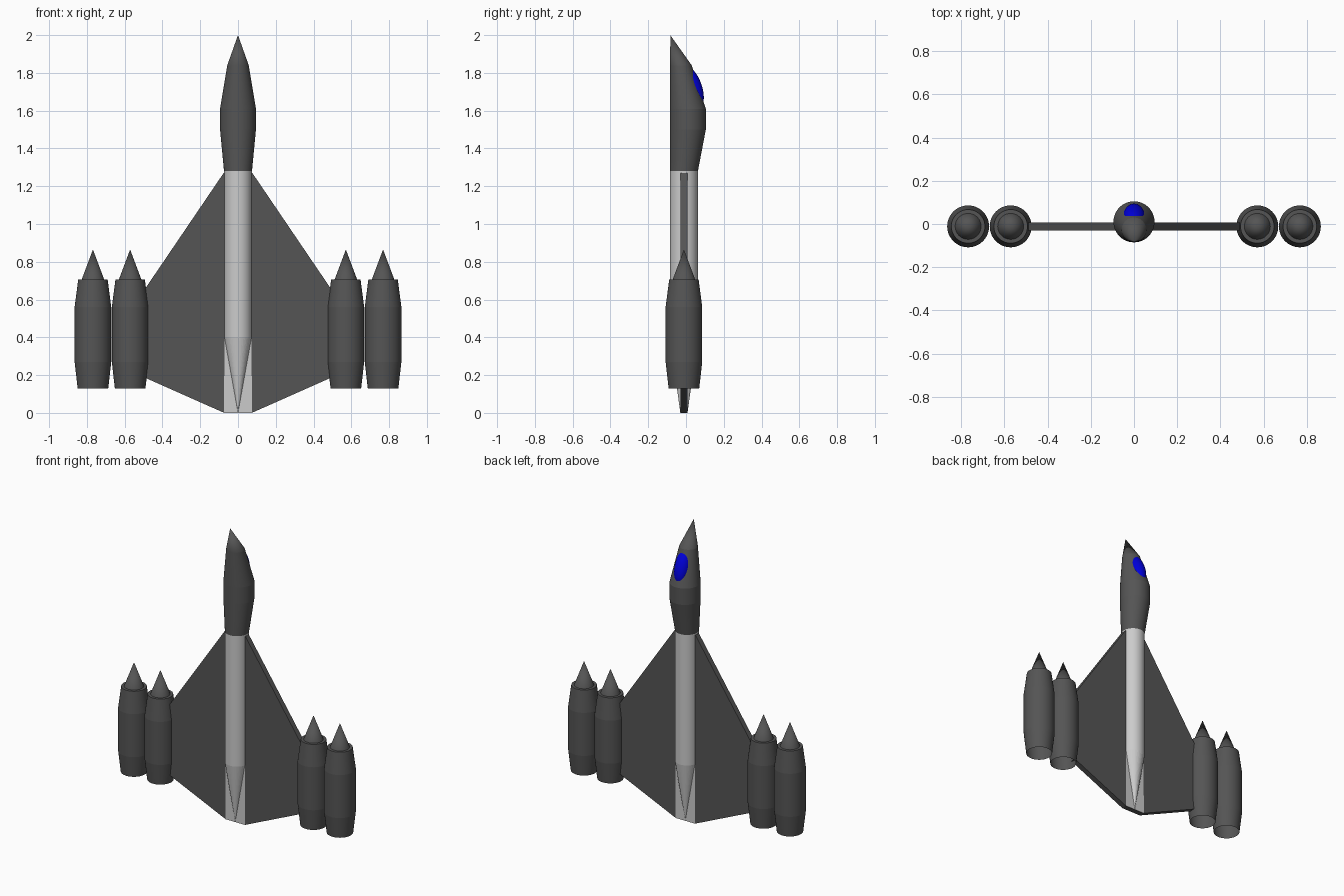
import bpy, bmesh, math

if "Cube" in bpy.data.objects:
    bpy.data.objects.remove(bpy.data.objects["Cube"])

CY = -0.011          # depth of the main body axis
SEG = 48


def material(name, rgb):
    m = bpy.data.materials.new(name)
    m.diffuse_color = (*rgb, 1)
    m.use_nodes = True
    m.node_tree.nodes["Principled BSDF"].inputs["Base Color"].default_value = m.diffuse_color
    return m


DARK = material("dark_grey", (0.09, 0.09, 0.09))
BLUE = material("blue_glass", (0.0, 0.0, 0.7))


def finish(name, bm, mat=None):
    bmesh.ops.recalc_face_normals(bm, faces=bm.faces)
    me = bpy.data.meshes.new(name)
    bm.to_mesh(me)
    bm.free()
    ob = bpy.data.objects.new(name, me)
    bpy.context.collection.objects.link(ob)
    if mat:
        me.materials.append(mat)
    return ob


def rings(name, profile, x=0, mat=None):
    """Skin round sections (radius, y centre, z); a last radius of 0 makes a tip. Ring edges stay crisp."""
    bm = bmesh.new()
    prev = None
    for r, y, z in profile:
        n = SEG if r else 1
        cur = [bm.verts.new((x + r * math.cos(2 * math.pi * i / SEG),
                             y + r * math.sin(2 * math.pi * i / SEG), z)) for i in range(n)]
        if prev:
            for i in range(SEG):
                j = (i + 1) % SEG
                top = [cur[j], cur[i]] if n > 1 else [cur[0]]
                bm.faces.new([prev[i], prev[j]] + top).smooth = True
        prev = cur
    for e in bm.edges:
        a, b = e.verts
        if abs(a.co.z - b.co.z) < 1e-5:
            e.smooth = False
    return finish(name, bm, mat)


# Body tube and drooped nose
rings("body_tube", [(0.074, CY, 0.4), (0.074, CY, 1.28)])
rings("nose", [(0.074, CY, 1.28), (0.095, 0.01, 1.5), (0.095, 0.01, 1.61),
               (0.057, -0.027, 1.84), (0, -0.083, 2.0)], mat=DARK)

# Tail: half cones fanning down to a flat edge, with flat triangles beside them
bm = bmesh.new()
R, H = 0.074, 0.019
a0 = math.asin(H / R)
for s in (-1, 1):
    apex = bm.verts.new((0, CY + s * H, 0))
    arc = []
    for i in range(21):
        a = a0 + (math.pi - 2 * a0) * i / 20
        arc.append(bm.verts.new((R * math.cos(a), CY + s * R * math.sin(a), 0.4)))
    for p, q in zip(arc, arc[1:]):
        bm.faces.new((apex, p, q))
    for end, sx in ((arc[0], 1), (arc[-1], -1)):
        bm.faces.new((apex, end, bm.verts.new((sx * R, CY + s * H, 0))))
finish("tail", bm)

# Wing plate running through the body
half = [(0.073, 0), (0.49, 0.185), (0.49, 0.66), (0.076, 1.27)]
outline = half + [(-x, z) for x, z in reversed(half)]
bm = bmesh.new()
face = bm.faces.new([bm.verts.new((x, CY - 0.018, z)) for x, z in outline])
ext = bmesh.ops.extrude_face_region(bm, geom=[face])
bmesh.ops.translate(bm, vec=(0, 0.036, 0),
                    verts=[v for v in ext["geom"] if isinstance(v, bmesh.types.BMVert)])
if not any(set(f.verts) == set(face.verts) for f in bm.faces if f.is_valid) if face.is_valid else True:
    bmesh.ops.holes_fill(bm, edges=bm.edges)
finish("wing", bm, DARK)

# Four engines, open at the bottom, with inset cones on top
engine = [(0.081, 0.13), (0.097, 0.27), (0.097, 0.56), (0.078, 0.705), (0.06, 0.705), (0, 0.865)]
for side, s in (("left", -1), ("right", 1)):
    for pos, x in (("inner", 0.571), ("outer", 0.768)):
        rings(f"engine_{side}_{pos}", [(r, CY, z) for r, z in engine], s * x, DARK)

# Canopy set into the sloping nose
bpy.ops.mesh.primitive_uv_sphere_add(segments=32, ring_count=20, radius=1,
                                     location=(0, 0.034, 1.724),
                                     rotation=(math.radians(19), 0, 0))
canopy = bpy.context.object
canopy.name = "canopy"
canopy.scale = (0.05, 0.05, 0.115)
canopy.data.materials.append(BLUE)
bpy.ops.object.shade_smooth()
